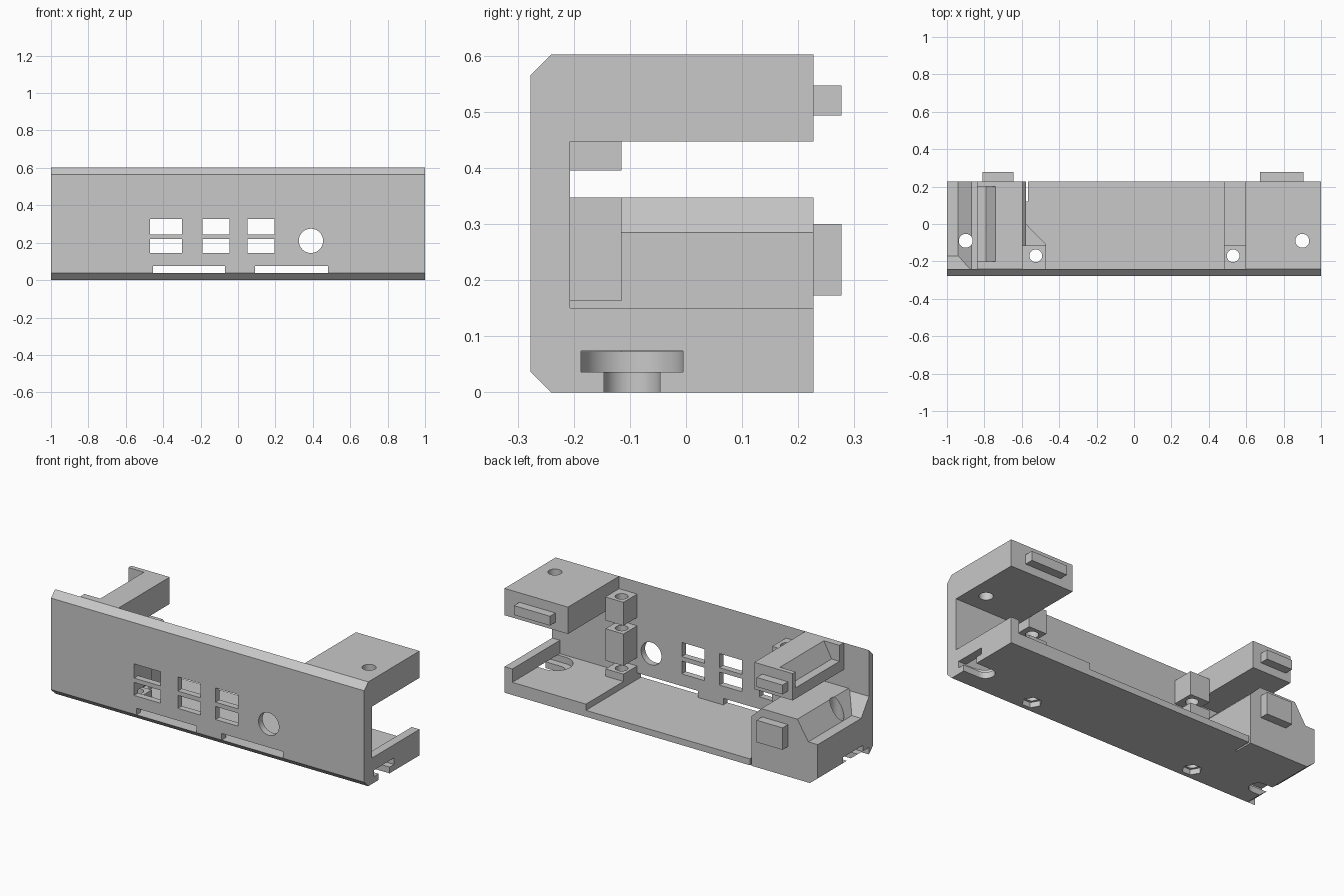
import bpy, bmesh, math

cube = bpy.data.objects.get("Cube")
if cube:
    bpy.data.objects.remove(cube, do_unlink=True)

grey = bpy.data.materials.new("plain grey")
grey.use_nodes = True
grey.diffuse_color = (0.58, 0.58, 0.58, 1)
grey.node_tree.nodes["Principled BSDF"].inputs["Base Color"].default_value = (0.58, 0.58, 0.58, 1)


def prism(name, pts, axis, lo, hi):
    """Extrude a 2D outline along one axis between lo and hi."""
    place = {"x": lambda p, t: (t, p[0], p[1]),
             "y": lambda p, t: (p[0], t, p[1]),
             "z": lambda p, t: (p[0], p[1], t)}[axis]
    bm = bmesh.new()
    a = [bm.verts.new(place(p, lo)) for p in pts]
    b = [bm.verts.new(place(p, hi)) for p in pts]
    bm.faces.new(a)
    bm.faces.new(b)
    for i in range(len(pts)):
        j = (i + 1) % len(pts)
        bm.faces.new((a[i], a[j], b[j], b[i]))
    bmesh.ops.recalc_face_normals(bm, faces=bm.faces)
    mesh = bpy.data.meshes.new(name)
    bm.to_mesh(mesh)
    bm.free()
    mesh.materials.append(grey)
    obj = bpy.data.objects.new(name, mesh)
    bpy.context.scene.collection.objects.link(obj)
    return obj


def box(name, x, y, z):
    return prism(name, [(x[0], y[0]), (x[1], y[0]), (x[1], y[1]), (x[0], y[1])], "z", *z)


def disc(name, c, r, axis, lo, hi, n=40):
    pts = [(c[0] + r * math.cos(2 * math.pi * i / n), c[1] + r * math.sin(2 * math.pi * i / n))
           for i in range(n)]
    return prism(name, pts, axis, lo, hi)


def cut(objs, cutters):
    """Subtract the cutters from every object, then remove them."""
    for obj in objs:
        for c in cutters:
            mod = obj.modifiers.new("cut", "BOOLEAN")
            mod.operation, mod.solver, mod.object = "DIFFERENCE", "EXACT", c
        bpy.context.view_layer.update()
        mesh = bpy.data.meshes.new_from_object(obj.evaluated_get(bpy.context.evaluated_depsgraph_get()))
        obj.modifiers.clear()
        obj.data = mesh
    for c in cutters:
        bpy.data.objects.remove(c, do_unlink=True)


BACK, WALL = 0.227, -0.24
depth = (WALL, BACK)

# Front plate with chamfered long edges and its openings
plate = prism("front_plate", [(WALL, 0), (-0.277, 0.037), (-0.277, 0.565), (WALL, 0.602)], "x", -1, 1)
holes = [box("window", x, (-0.4, -0.1), z)
         for x in ((-0.47, -0.30), (-0.19, -0.045), (0.05, 0.195))
         for z in ((0.145, 0.22), (0.245, 0.327))]
holes += [box("slot", x, (-0.4, -0.1), (0.037, 0.075)) for x in ((-0.455, -0.07), (0.09, 0.48))]
holes.append(disc("round_hole", (0.39, 0.21), 0.065, "y", -0.4, -0.1))
cut([plate], holes)

# Floor
floor = box("floor", (-0.95, 1), depth, (0, 0.037))
cut([floor], [box("slit", (-0.577, -0.567), (0.12, 0.3), (-0.1, 0.1))])

# Left end: top box, wall filler, raised platform and side lip
top_box = box("top_box", (0.595, 1), depth, (0.447, 0.602))
filler = box("end_wall", (0.595, 1), (WALL, -0.207), (0.0, 0.447))
platform = box("left_platform", (0.48, 1), depth, (0.0, 0.073))
lip = box("side_lip", (0.95, 1), depth, (0.0, 0.15))
box("top_box_tab", (0.675, 0.905), (BACK, 0.277), (0.493, 0.547))

# Right end: lower block with chamfers and a side ledge
block = prism("lower_block", [(-0.95, 0), (-0.577, 0), (-0.577, 0.285), (-0.64, 0.347), (-0.87, 0.347),
                              (-0.94, 0.235), (-1, 0.235), (-1, 0.04)], "y", *depth)
prism("ledge_gusset", [(WALL, 0.235), (-0.17, 0.235), (WALL, 0.335)], "x", -1, -0.87)
box("lower_block_tab", (-0.81, -0.645), (BACK, 0.277), (0.173, 0.30))
right_platform = prism("right_platform", [(-0.577, WALL), (-0.47, WALL), (-0.47, -0.11), (-0.577, 0)],
                       "z", 0.0, 0.073)

# Right end: upper arm with sloped recess
arm = box("upper_arm", (-0.84, -0.595), depth, (0.447, 0.602))
cut([arm], [prism("recess", [(-0.9, 0.51), (-0.79, 0.51), (-0.74, 0.602), (-0.74, 0.7), (-0.9, 0.7)],
                  "y", -0.2, 0.2)])
box("upper_arm_tab", (-0.81, -0.645), (BACK, 0.277), (0.493, 0.547))

# Screw posts, split by two horizontal gaps
posts = {}
for side, x in (("left", (0.48, 0.595)), ("right", (-0.595, -0.47))):
    posts[side] = [box(f"{side}_post_{part}", x, (WALL, -0.115), z)
                   for part, z in (("base", (0.0, 0.115)), ("middle", (0.163, 0.347)), ("top", (0.395, 0.53)))]

# Vertical screw holes with hexagonal nut pockets underneath
for side, x, others in (("left", 0.53, [floor, platform]),
                        ("right", -0.525, [floor, right_platform, block])):
    cut(posts[side] + others, [disc("screw", (x, -0.17), 0.034, "z", -0.1, 0.8, 24),
                               disc("nut", (x, -0.17), 0.052, "z", -0.1, 0.03, 6)])

# Keyhole slots open to both ends, with access holes above
for s, targets in ((1, [floor, platform, lip, top_box]), (-1, [floor, block])):
    ends = sorted((s * 0.9, s * 1.1))
    cut(targets, [disc("access", (s * 0.9, -0.09), 0.037, "z", -0.1, 0.8),
                  disc("wide_round", (s * 0.9, -0.096), 0.091, "z", 0.036, 0.0735),
                  box("wide_slot", ends, (-0.187, -0.005), (0.036, 0.0735)),
                  disc("narrow_round", (s * 0.9, -0.096), 0.05, "z", -0.1, 0.05),
                  box("narrow_slot", ends, (-0.146, -0.046), (-0.1, 0.05))])

# Smooth the round holes, keep edges sharp
for obj in bpy.context.scene.objects:
    if obj.type == "MESH":
        obj.data.shade_smooth()
        obj.data.set_sharp_from_angle(angle=math.radians(30))
